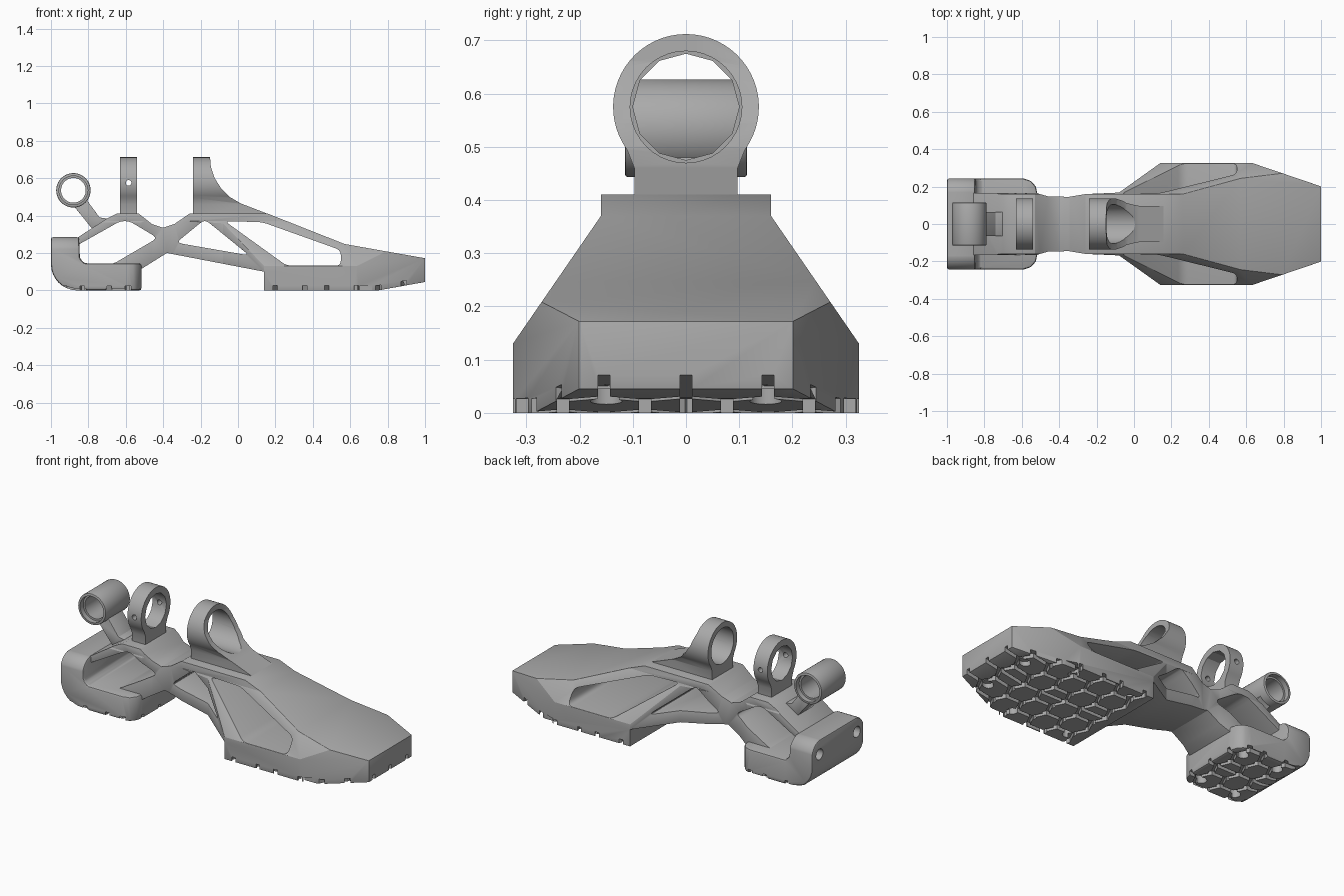
import bpy, bmesh, math
from mathutils import Vector, Matrix

if "Cube" in bpy.data.objects:
    bpy.data.objects.remove(bpy.data.objects["Cube"], do_unlink=True)

grey = bpy.data.materials.new("plain grey")
grey.use_nodes = True
COLOUR = (0.4, 0.4, 0.4, 1)
grey.diffuse_color = COLOUR
grey.node_tree.nodes["Principled BSDF"].inputs["Base Color"].default_value = COLOUR

# Maps a flat profile (a, b) and a depth d to x, y, z
AXES = {"x": lambda a, b, d: (d, a, b),
        "y": lambda a, b, d: (a, d, b),
        "z": lambda a, b, d: (a, b, d)}


def prism(name, profile, axis, low, high):
    bm = bmesh.new()
    ends = [[bm.verts.new(AXES[axis](a, b, d)) for a, b in profile] for d in (low, high)]
    bm.faces.new(ends[0])
    bm.faces.new(ends[1])
    n = len(profile)
    for i in range(n):
        j = (i + 1) % n
        bm.faces.new((ends[0][i], ends[0][j], ends[1][j], ends[1][i]))
    bmesh.ops.recalc_face_normals(bm, faces=bm.faces)
    return make(name, bm)


def make(name, bm):
    mesh = bpy.data.meshes.new(name)
    bm.to_mesh(mesh)
    bm.free()
    mesh.materials.append(grey)
    obj = bpy.data.objects.new(name, mesh)
    bpy.context.collection.objects.link(obj)
    return obj


def arc(a, b, radius, start, end, steps):
    """Points on an arc, angles in degrees, both ends included."""
    angles = [math.radians(start + (end - start) * i / steps) for i in range(steps + 1)]
    return [(a + radius * math.cos(t), b + radius * math.sin(t)) for t in angles]


def rod(name, a, b, radius, axis, low, high, sides=48):
    return prism(name, arc(a, b, radius, 0, 360, sides)[:-1], axis, low, high)


def rounded(points, radius, steps=5):
    """Replace each corner by a short curve."""
    result = []
    for i, p in enumerate(points):
        p, before, after = Vector(p), Vector(points[i - 1]), Vector(points[(i + 1) % len(points)])
        start = p + (before - p).normalized() * min(radius, (before - p).length * 0.45)
        end = p + (after - p).normalized() * min(radius, (after - p).length * 0.45)
        for k in range(steps + 1):
            t = k / steps
            result.append(tuple(start * (1 - t) ** 2 + p * 2 * t * (1 - t) + end * t * t))
    return result


def mirror_y(half):
    return half + [(x, -y) for x, y in reversed(half)]


def mirror_section(half):
    return half + [(-y, z) for y, z in reversed(half)]


def apply(obj):
    bpy.context.view_layer.update()
    done = obj.evaluated_get(bpy.context.evaluated_depsgraph_get())
    mesh = bpy.data.meshes.new_from_object(done)
    obj.modifiers.clear()
    obj.data = mesh


def combine(obj, tool, operation="DIFFERENCE", self_overlap=False):
    mod = obj.modifiers.new("combine", "BOOLEAN")
    mod.operation, mod.object, mod.solver = operation, tool, "EXACT"
    mod.use_self = self_overlap
    apply(obj)
    bpy.data.objects.remove(tool, do_unlink=True)


def bevel(obj, width, angle=30):
    mod = obj.modifiers.new("bevel", "BEVEL")
    mod.width, mod.segments = width, 2
    mod.limit_method, mod.angle_limit = "ANGLE", math.radians(angle)
    apply(obj)


def tread(x0, rows, pitch, half_columns, depth):
    """Groove cutter: zigzag cross lines joined by staggered lengthwise lines."""
    bm = bmesh.new()
    step, zig, width = 0.077, 0.018, 0.022

    def groove(p, q):
        p, q = Vector(p), Vector(q)
        d = q - p
        place = (Matrix.Translation(((p.x + q.x) / 2, (p.y + q.y) / 2, 0))
                 @ Matrix.Rotation(math.atan2(d.y, d.x), 4, "Z")
                 @ Matrix.Diagonal((d.length + width * 0.6, width, depth * 2, 1)))
        bmesh.ops.create_cube(bm, size=1, matrix=place)

    for r in range(rows + 1):
        x = x0 + r * pitch
        for c in range(-half_columns, half_columns):
            ends = [(x + zig * (1 if (k + r) % 2 else -1), k * step) for k in (c, c + 1)]
            groove(*ends)
        for c in range(-half_columns, half_columns + 1):
            if c == 0 or (c + r) % 2:
                groove((x, c * step), (x + pitch, c * step))
    # Grooves follow the upturned toe tip
    for v in bm.verts:
        v.co.z += max(0, (v.co.x - 0.75) * 0.18)
    return make("tread_cutter", bm)


# Foot frame: side profile, trimmed by the cross-section and the plan
side = [(-0.9, 0.255), (-0.70, 0.385), (-0.65, 0.41), (-0.53, 0.41), (-0.46, 0.355), (-0.40, 0.335),
        (-0.34, 0.355), (-0.26, 0.41), (0.16, 0.41), (0.57, 0.248), (1, 0.172), (1, 0.045),
        (0.75, 0), (0.14, 0), (0.14, 0.1), (-0.38, 0.2), (-0.54, 0.1), (-0.9, 0.1)]
frame = prism("foot_frame", side, "y", -0.4, 0.4)
windows = [[(-0.87, 0.235), (-0.63, 0.37), (-0.58, 0.37), (-0.43, 0.28), (-0.67, 0.14), (-0.87, 0.14)],
           [(-0.33, 0.255), (-0.19, 0.37), (-0.165, 0.37), (0.06, 0.187)],
           [(-0.07, 0.37), (0.13, 0.365), (0.55, 0.215), (0.55, 0.132), (0.26, 0.132)]]
for shape in windows:
    combine(frame, prism("window_cutter", rounded(shape, 0.03), "y", -0.5, 0.5))
section = mirror_section([(0.346, -0.1), (0.346, 0.1), (0.16, 0.37), (0.16, 0.5)])
combine(frame, prism("section_trim", section, "x", -1.1, 1.1), "INTERSECT")
plan = mirror_y([(-0.95, 0.165), (-0.52, 0.165), (-0.46, 0.148), (-0.35, 0.145), (-0.26, 0.16),
                 (-0.08, 0.168), (0.14, 0.325), (0.635, 0.325), (1.003, 0.2)])
combine(frame, prism("plan_trim", plan, "z", -0.2, 0.8), "INTERSECT")
bevel(frame, 0.008)
combine(frame, tread(0.21, 6, 0.137, 5, 0.026), self_overlap=True)
for x, y in ((0.24, 0.25), (0.62, 0.25), (0.87, 0.15)):
    for s in (-1, 1):
        combine(frame, rod("plug_cutter", x, s * y, 0.03, "z", -0.1, 0.045, 24))

# Heel block with an upright, round-shouldered back
heel_side = arc(-0.86, 0.14, 0.14, 180, 270, 8)
heel_side += [(-0.515, 0), (-0.515, 0.145), (-0.82, 0.145), (-0.845, 0.17), (-0.85, 0.285), (-1, 0.285)]
heel = prism("heel", heel_side, "y", -0.3, 0.3)
heel_plan = mirror_y([(-1.1, 0.243), (-0.59, 0.243), (-0.55, 0.23), (-0.525, 0.2), (-0.516, 0.16)])
combine(heel, prism("heel_trim", heel_plan, "z", -0.1, 0.5), "INTERSECT")
shoulders = mirror_section([(0.26, -0.1)] + arc(0.16, 0.2, 0.086, 0, 90, 8))
combine(heel, prism("shoulder_trim", shoulders, "x", -1.1, -0.4), "INTERSECT")
bevel(heel, 0.012)
combine(heel, tread(-0.94, 4, 0.12, 4, 0.024), self_overlap=True)
for s in (-1, 1):
    combine(heel, rod("bolt_cutter", s * 0.175, 0.2, 0.032, "x", -1.1, -0.93, 24))
    for x in (-0.83, -0.6):
        combine(heel, rod("plug_cutter", x, s * 0.17, 0.03, "z", -0.1, 0.045, 24))


# Upright rings on necks
def ring_post(name, profile, bore, sides):
    post = prism(name, profile, "y", -0.3, 0.3)
    centre = 0.575
    outline = [(0.097, 0.3), (0.097, 0.46)] + arc(0, centre, 0.137, -36, 216, 40)
    outline += [(-0.097, 0.46), (-0.097, 0.3)]
    combine(post, prism("outline_trim", outline, "x", -0.8, 0.3), "INTERSECT")
    combine(post, rod("bore_cutter", 0, centre, bore, "x", -0.8, 0.3, sides))
    return post


rear_ring = ring_post("rear_ring", [(-0.63, 0.39), (-0.63, 0.72), (-0.54, 0.72), (-0.54, 0.39)], 0.1, 12)
combine(rear_ring, rod("pin_cutter", -0.585, 0.575, 0.015, "y", -0.3, 0.3, 16))
front_ring = ring_post("front_ring", [(-0.24, 0.38), (-0.24, 0.72), (-0.15, 0.72), (-0.145, 0.66),
                                      (-0.125, 0.6), (-0.09, 0.545), (-0.045, 0.5), (0.015, 0.465),
                                      (0.16, 0.409), (0.16, 0.38)], 0.105, 40)

# Cross tube on a slanted stem
tube = rod("cross_tube", -0.88, 0.535, 0.092, "y", -0.115, 0.115)
bevel(tube, 0.006)
for s in (-1, 1):
    low, high = sorted((s * 0.085, s * 0.2))
    combine(tube, rod("counterbore", -0.88, 0.535, 0.077, "y", low, high))
combine(tube, rod("bore_cutter", -0.88, 0.535, 0.066, "y", -0.2, 0.2))
stem = prism("tube_stem", [(-0.885, 0.46), (-0.78, 0.33), (-0.68, 0.38), (-0.74, 0.39), (-0.81, 0.485)],
             "y", -0.065, 0.065)
combine(stem, rod("stem_trim", -0.88, 0.535, 0.08, "y", -0.2, 0.2))
bevel(stem, 0.006)

# Smooth shading with sharp edges kept
bpy.ops.object.select_all(action="DESELECT")
for part in (frame, heel, rear_ring, front_ring, tube, stem):
    part.select_set(True)
    bpy.context.view_layer.objects.active = part
bpy.ops.object.shade_smooth_by_angle(angle=math.radians(30))
